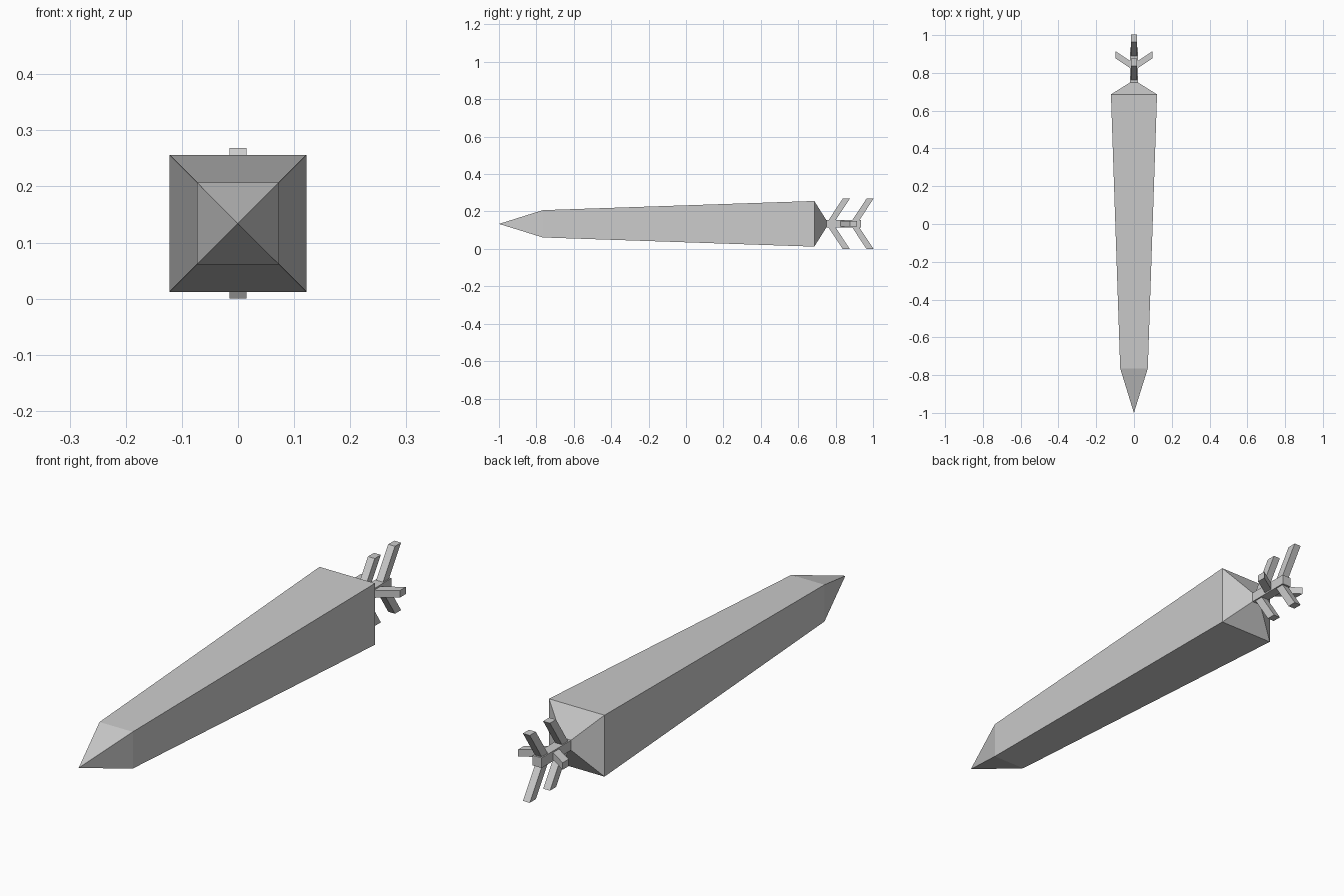
import bpy
import bmesh
from mathutils import Vector

if "Cube" in bpy.data.objects:
    bpy.data.objects.remove(bpy.data.objects["Cube"], do_unlink=True)

MID = 0.134  # height of the long axis

grey = bpy.data.materials.new("plain grey")
grey.use_nodes = True
colour = (0.6, 0.6, 0.6, 1)
grey.diffuse_color = colour
grey.node_tree.nodes["Principled BSDF"].inputs["Base Color"].default_value = colour


def finish(name, bm):
    bmesh.ops.recalc_face_normals(bm, faces=bm.faces)
    mesh = bpy.data.meshes.new(name)
    bm.to_mesh(mesh)
    bm.free()
    mesh.materials.append(grey)
    obj = bpy.data.objects.new(name, mesh)
    obj.location.z = MID
    bpy.context.collection.objects.link(obj)


def loft(bm, rings):
    """Join four-cornered rings with faces and cap both ends."""
    loops = [[bm.verts.new(p) for p in ring] for ring in rings]
    for a, b in zip(loops, loops[1:]):
        for i in range(4):
            j = (i + 1) % 4
            bm.faces.new((a[i], a[j], b[j], b[i]))
    bm.faces.new(loops[0])
    bm.faces.new(loops[-1])


def square(y, h):
    return [Vector((x * h, y, z * h)) for x, z in ((-1, -1), (1, -1), (1, 1), (-1, 1))]


# Tapered square body with pointed nose and short rear taper
body = bmesh.new()
loft(body, [square(-1, 0.0005), square(-0.765, 0.073), square(0.686, 0.122), square(0.75, 0.02)])
bmesh.ops.remove_doubles(body, verts=body.verts, dist=0.002)
finish("body", body)

# Square tail shaft
shaft = bmesh.new()
loft(shaft, [square(0.74, 0.02), square(0.935, 0.02)])
finish("tail_shaft", shaft)


def swept_fin(name, out, side, front, reach, half):
    """Bar leaning backwards from the shaft, with its tip cut level."""
    root, depth, lean = 0.015, 0.038, 0.66
    rings = []
    for r in (root, reach):
        y = front + (r - root) * lean
        rings.append([out * r + side * s * half + Vector((0, y + d, 0))
                      for s, d in ((-1, 0), (1, 0), (1, depth), (-1, depth))])
    bm = bmesh.new()
    loft(bm, rings)
    finish(name, bm)


X, Z = Vector((1, 0, 0)), Vector((0, 0, 1))

# Two rows of upright fins, above and below
for row, front in (("front", 0.759), ("rear", 0.886)):
    for place, sign in (("upper", 1), ("lower", -1)):
        swept_fin(f"{row}_{place}_fin", Z * sign, X, front, 0.134, 0.015)

# One pair of side fins between the rows
for place, sign in (("left", 1), ("right", -1)):
    swept_fin(f"{place}_side_fin", X * sign, Z, 0.822, 0.098, 0.014)
